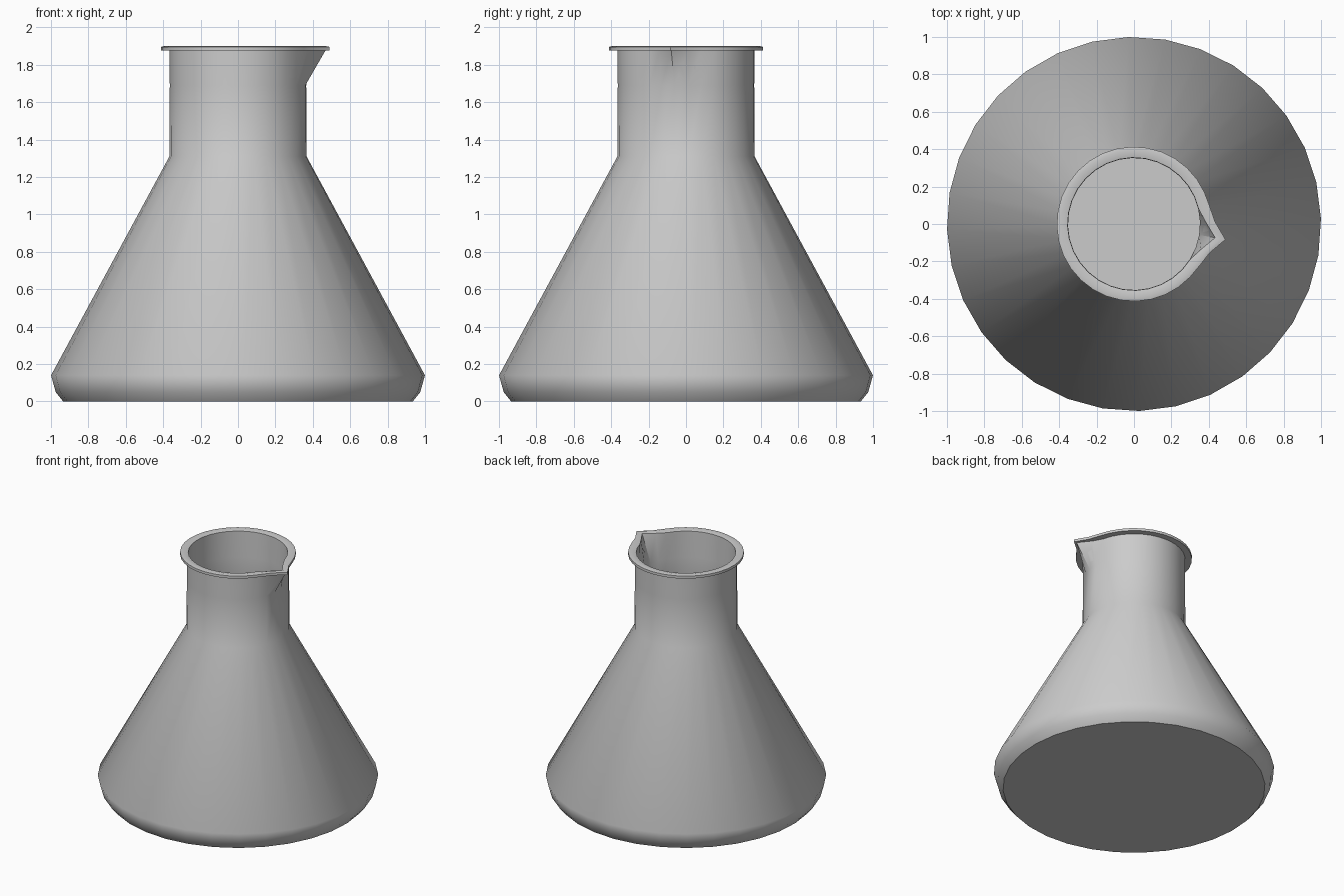
import bpy, bmesh, math

if "Cube" in bpy.data.objects:
    bpy.data.objects.remove(bpy.data.objects["Cube"])

SEGMENTS = 32
SPOUT_ANGLE = math.radians(-9.6)
# Extra radius on the columns around the pouring spout
INNER_PULL = {0: 0.085, 1: 0.028}
OUTER_PULL = {0: 0.083, 1: 0.020, 2: 0.003}

# Profile rings: radius, height, spout pull (None, inner or outer)
profile = [
    # outer body from the base up
    (0.935, 0.0, None), (0.975, 0.05, None), (1.0, 0.14, None),
    (0.367, 1.31, None), (0.365, 1.69, None), (0.366, 1.876, 'neck'),
    # flat rim
    (0.413, 1.876, 'outer'), (0.413, 1.896, 'outer'),
    (0.390, 1.901, 'outer'), (0.355, 1.893, 'inner'),
    # inner wall down to the floor
    (0.353, 1.69, None), (0.353, 1.315, None),
    (0.982, 0.142, None), (0.960, 0.06, None), (0.925, 0.018, None),
]
pulls = {None: {}, 'inner': INNER_PULL, 'outer': OUTER_PULL,
         'neck': {0: 0.108, 1: 0.030}}


def build_flask():
    bm = bmesh.new()
    rings = []
    for radius, z, kind in profile:
        ring = []
        for i in range(SEGMENTS):
            a = SPOUT_ANGLE + 2 * math.pi * i / SEGMENTS
            r = radius + pulls[kind].get(min(i, SEGMENTS - i), 0)
            ring.append(bm.verts.new((r * math.cos(a), r * math.sin(a), z)))
        rings.append(ring)
    for low, high in zip(rings, rings[1:]):
        for i in range(SEGMENTS):
            j = (i + 1) % SEGMENTS
            bm.faces.new((low[i], low[j], high[j], high[i]))
    # base and inner floor
    bm.faces.new(rings[0][::-1])
    bm.faces.new(rings[-1])
    bmesh.ops.recalc_face_normals(bm, faces=bm.faces)
    mesh = bpy.data.meshes.new("conical_flask")
    bm.to_mesh(mesh)
    bm.free()
    obj = bpy.data.objects.new("conical_flask", mesh)
    bpy.context.collection.objects.link(obj)
    return obj


flask = build_flask()
bpy.context.view_layer.objects.active = flask
flask.select_set(True)
bpy.ops.object.shade_smooth_by_angle(angle=math.radians(48))
